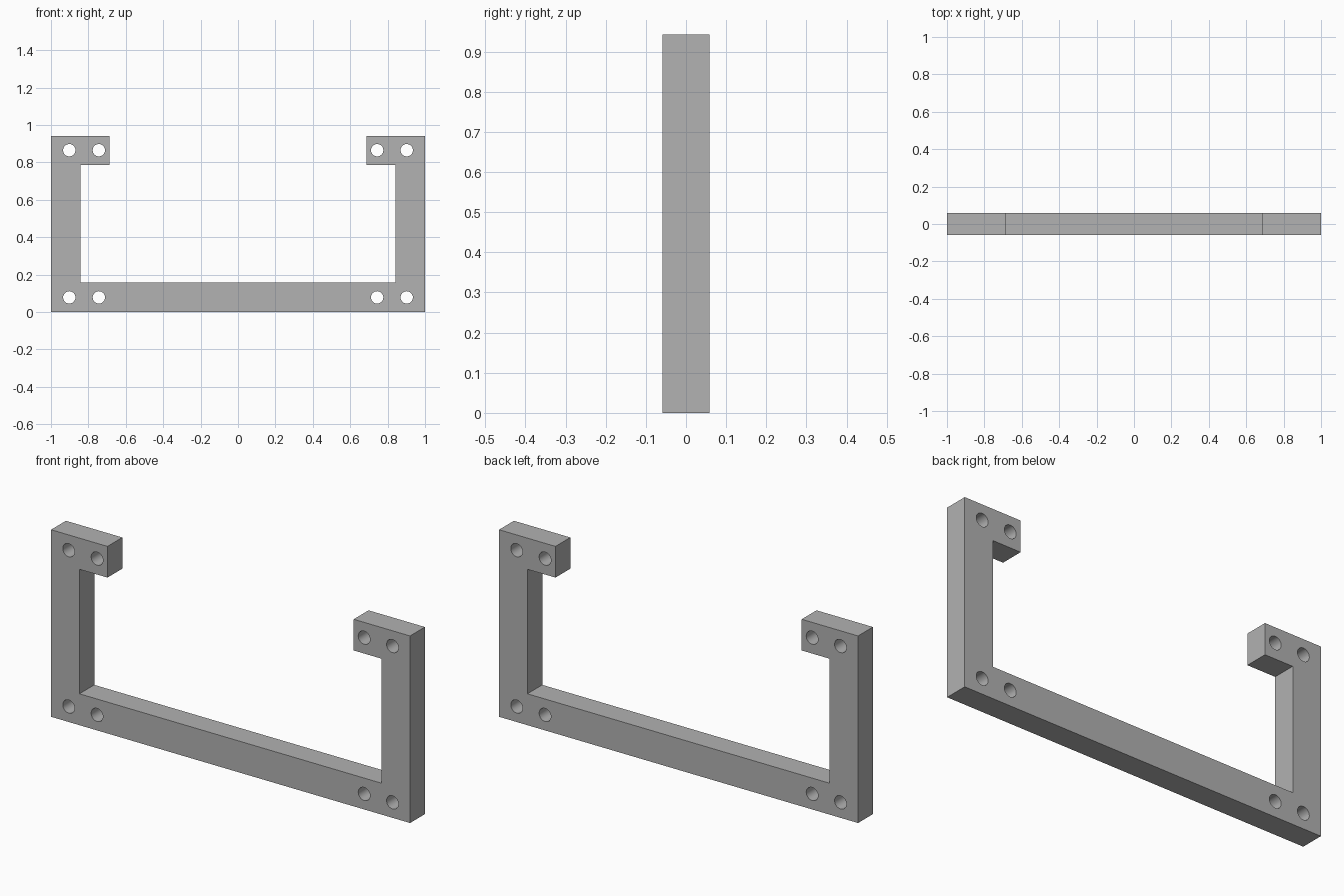
import bpy
import bmesh
from mathutils import Matrix

cube = bpy.data.objects.get("Cube")
if cube:
    bpy.data.objects.remove(cube, do_unlink=True)

HALF_DEPTH = 0.059
HEIGHT = 0.942
HOLE_RADIUS = 0.033

grey = bpy.data.materials.new("plain grey")
grey.use_nodes = True
colour = (0.445, 0.445, 0.445, 1)
grey.diffuse_color = colour
grey.node_tree.nodes["Principled BSDF"].inputs["Base Color"].default_value = colour


def make_object(name, bm):
    bmesh.ops.recalc_face_normals(bm, faces=bm.faces)
    mesh = bpy.data.meshes.new(name)
    bm.to_mesh(mesh)
    bm.free()
    mesh.materials.append(grey)
    obj = bpy.data.objects.new(name, mesh)
    bpy.context.collection.objects.link(obj)
    return obj


# Bracket frame: half outline mirrored, then extruded through the depth
half = [(1, 0), (1, HEIGHT), (0.686, HEIGHT), (0.686, 0.785),
        (0.842, 0.785), (0.842, 0.158)]
outline = half + [(-x, z) for x, z in reversed(half)]
bm = bmesh.new()
face = bm.faces.new([bm.verts.new((x, -HALF_DEPTH, z)) for x, z in outline])
extruded = bmesh.ops.extrude_face_region(bm, geom=[face], use_keep_orig=True)
verts = [v for v in extruded["geom"] if isinstance(v, bmesh.types.BMVert)]
bmesh.ops.translate(bm, verts=verts, vec=(0, 2 * HALF_DEPTH, 0))
frame = make_object("bracket_frame", bm)

# Screw holes: a pair at each corner, running front to back
bm = bmesh.new()
for side in (-1, 1):
    for x in (0.744, 0.902):
        for z in (0.078, 0.865):
            place = Matrix.Translation((side * x, 0, z)) @ Matrix.Rotation(1.5707963, 4, 'X')
            bmesh.ops.create_cone(bm, cap_ends=True, segments=32, radius1=HOLE_RADIUS,
                                  radius2=HOLE_RADIUS, depth=0.3, matrix=place)
cutter = make_object("screw_hole_cutter", bm)
cutter.hide_render = True

cut = frame.modifiers.new("screw holes", 'BOOLEAN')
cut.operation = 'DIFFERENCE'
cut.solver = 'EXACT'
cut.object = cutter

bpy.ops.object.select_all(action='DESELECT')
frame.select_set(True)
bpy.context.view_layer.objects.active = frame
bpy.ops.object.modifier_apply(modifier=cut.name)
bpy.data.objects.remove(cutter, do_unlink=True)
bpy.ops.object.shade_smooth_by_angle()
